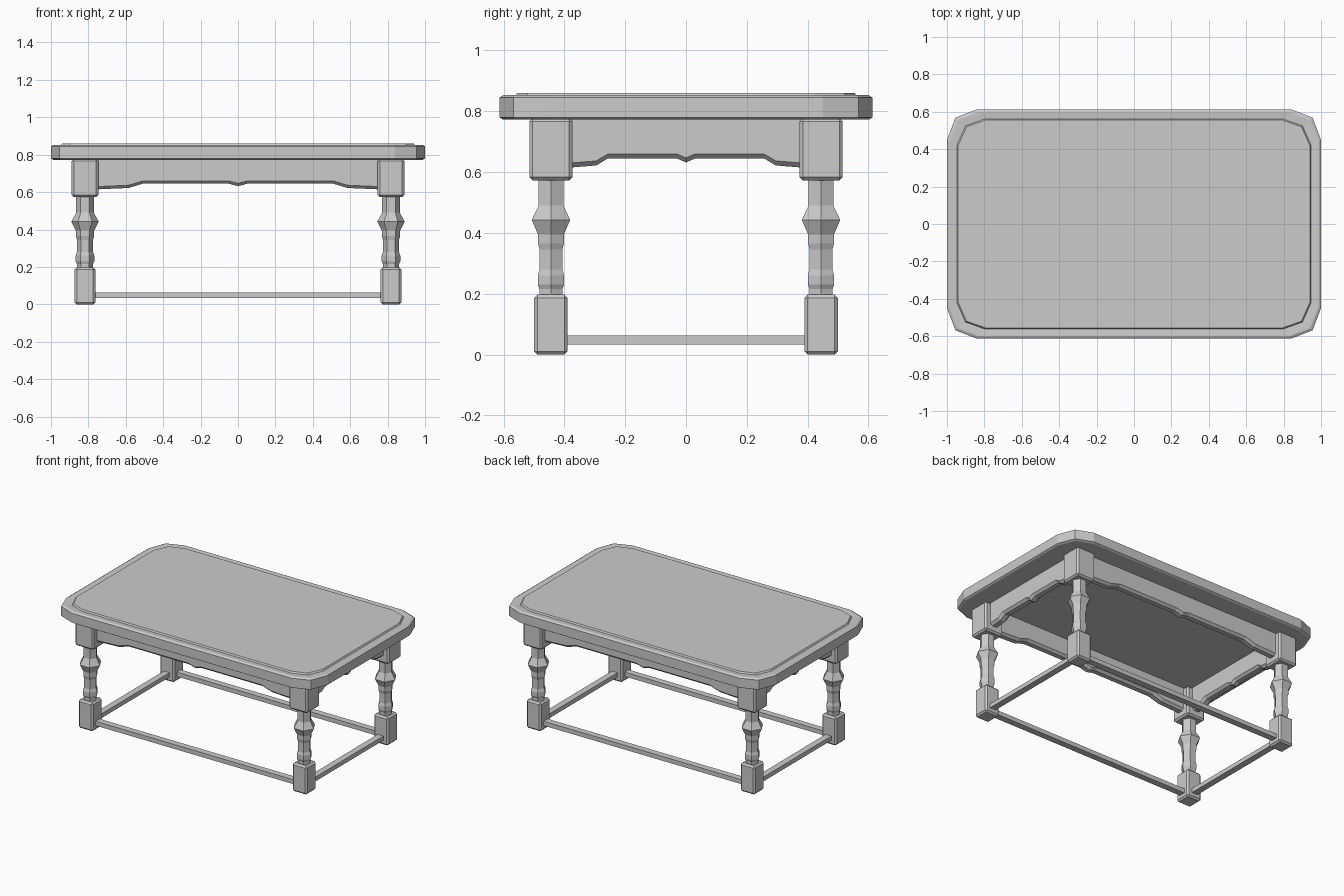
import bpy, bmesh, math

if "Cube" in bpy.data.objects:
    bpy.data.objects.remove(bpy.data.objects["Cube"])

LX, LY = 0.818, 0.444   # leg centre


def finish(name, bm):
    bmesh.ops.recalc_face_normals(bm, faces=bm.faces)
    me = bpy.data.meshes.new(name)
    bm.to_mesh(me)
    bm.free()
    ob = bpy.data.objects.new(name, me)
    bpy.context.collection.objects.link(ob)
    return ob


def loft(name, rings, closed=False):
    """Bridge equal-length rings; cap the ends, or join last ring to first."""
    bm = bmesh.new()
    vs = [[bm.verts.new(p) for p in r] for r in rings]
    n = len(vs[0])
    for k in range(len(vs) - 1):
        a, b = vs[k], vs[k + 1]
        for i in range(n):
            j = (i + 1) % n
            bm.faces.new((a[i], a[j], b[j], b[i]))
    bm.faces.new(vs[0])
    bm.faces.new(vs[-1])
    return finish(name, bm)


def box(name, lo, hi, bevel=0.0):
    bm = bmesh.new()
    bmesh.ops.create_cube(bm, size=1)
    for v in bm.verts:
        v.co = [(a + b) / 2 + c * (b - a) for a, b, c in zip(lo, hi, v.co)]
    if bevel:
        bmesh.ops.bevel(bm, geom=bm.edges[:], offset=bevel, segments=1, affect='EDGES')
    return finish(name, bm)


# Tabletop: clipped-corner outline, lofted through a moulded edge to the raised panel
outer = [(1, 0.45), (0.955, 0.568), (0.84, 0.613)]
inner = [(0.94, 0.42), (0.895, 0.52), (0.795, 0.555)]


def outline(t, z):
    q = [(a[0] + (b[0] - a[0]) * t, a[1] + (b[1] - a[1]) * t) for a, b in zip(outer, inner)]
    pts = q + [(-x, y) for x, y in q[::-1]]
    pts += [(-x, -y) for x, y in pts]
    return [(x, y, z) for x, y in pts]


loft("tabletop", [outline(t, z) for t, z in (
    (0.2, 0.773), (0, 0.78), (0, 0.845), (0.2, 0.853), (0.35, 0.853),
    (0.9, 0.850), (1, 0.860))])

# Legs: square blocks with a six-sided turned shaft between them
shaft = [(0.19, 0.043), (0.215, 0.043), (0.23, 0.05), (0.26, 0.05), (0.28, 0.043),
         (0.345, 0.043), (0.365, 0.049), (0.395, 0.049), (0.443, 0.073),
         (0.49, 0.047), (0.51, 0.047), (0.58, 0.047)]
for sx, a in ((-1, "left"), (1, "right")):
    for sy, b in ((-1, "front"), (1, "back")):
        x, y = sx * LX, sy * LY
        tag = f"{b}_{a}"
        box(f"leg_top_block_{tag}", (x - 0.071, y - 0.071, 0.573),
            (x + 0.071, y + 0.071, 0.778), 0.011)
        box(f"leg_foot_{tag}", (x - 0.055, y - 0.055, 0),
            (x + 0.055, y + 0.055, 0.197), 0.011)
        loft(f"leg_shaft_{tag}", [
            [(x + r * math.cos(i * math.pi / 3), y + r * math.sin(i * math.pi / 3), z)
             for i in range(6)] for z, r in shaft])


# Aprons: shaped lower edge with a chamfer on both faces
def apron(name, half_profile, place):
    prof = [(-u, z) for u, z in half_profile] + [(u, z) for u, z in half_profile[-2::-1]]
    end = half_profile[0][0]
    rings = []
    for d, drop in ((0.032, 0), (0.016, 0.015), (-0.016, 0.015), (-0.032, 0)):
        ring = [(u, z - drop) for u, z in prof] + [(end, 0.776), (-end, 0.776)]
        rings.append([place(u, d, z) for u, z in ring])
    loft(name, rings)


long_edge = [(0.77, 0.629), (0.585, 0.637), (0.51, 0.66), (0.05, 0.66), (0, 0.647)]
short_edge = [(0.395, 0.629), (0.295, 0.637), (0.257, 0.66), (0.03, 0.66), (0, 0.647)]
for s, b, a in ((-1, "front", "left"), (1, "back", "right")):
    apron(f"apron_{b}", long_edge, lambda u, d, z: (u, s * (LY + d), z))
    apron(f"apron_{a}", short_edge, lambda u, d, z: (s * (LX + d), u, z))
    # Stretchers between the feet
    box(f"stretcher_{b}", (-0.78, s * LY - 0.022, 0.033), (0.78, s * LY + 0.022, 0.063))
    box(f"stretcher_{a}", (s * LX - 0.022, -0.41, 0.033), (s * LX + 0.022, 0.41, 0.063))
